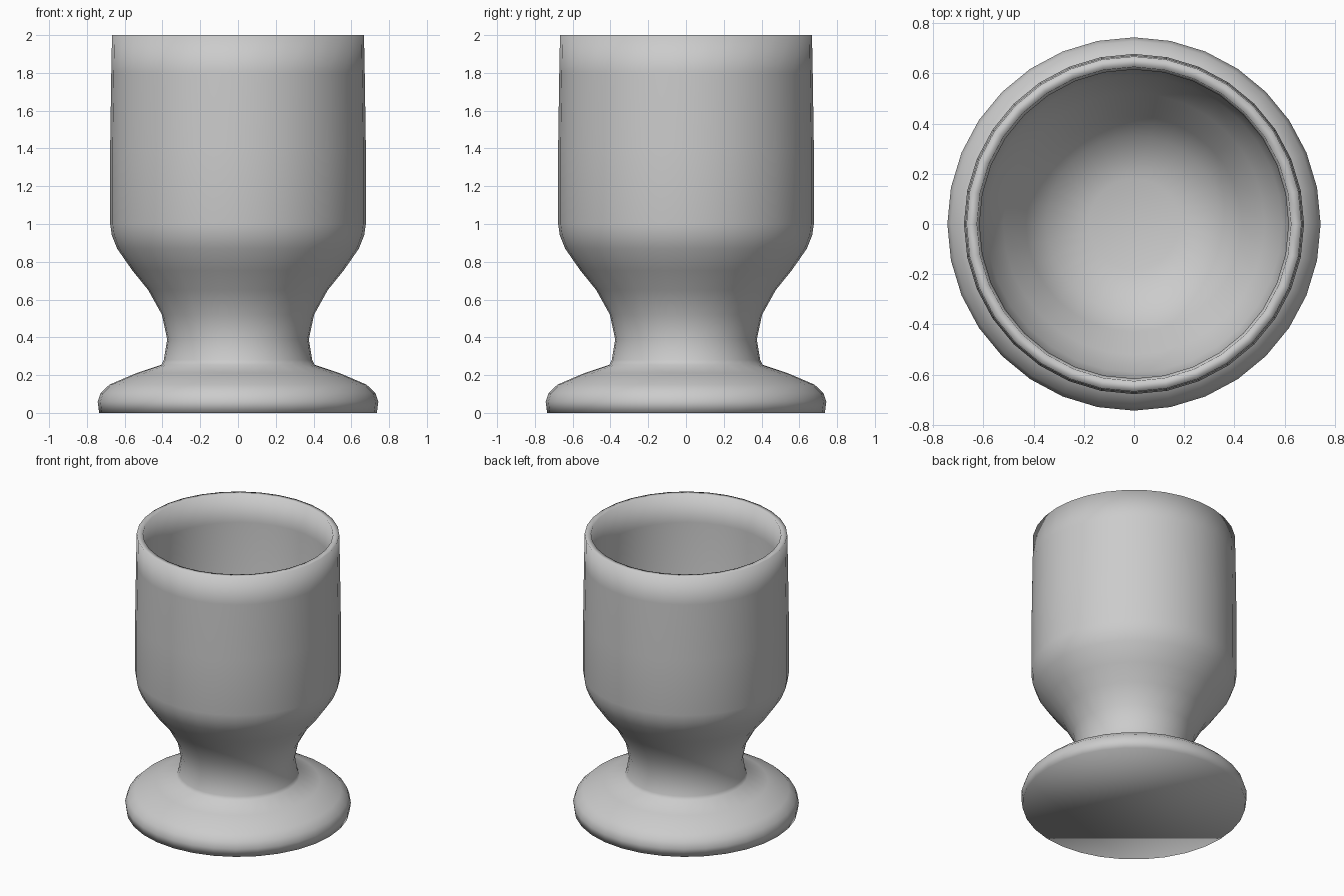
import bpy, bmesh
from math import cos, sin, tau

if "Cube" in bpy.data.objects:
    bpy.data.objects.remove(bpy.data.objects["Cube"])

SIDES = 32

# Outer profile from the base up, over the rim, then down the inner wall (radius, height)
outer = [(0.735, 0), (0.743, 0.06), (0.728, 0.105), (0.68, 0.15), (0.54, 0.21),
         (0.405, 0.255), (0.393, 0.28), (0.375, 0.39), (0.403, 0.52), (0.475, 0.65),
         (0.56, 0.755), (0.64, 0.87), (0.668, 0.94), (0.677, 1.0), (0.677, 1.4),
         (0.671, 1.8), (0.667, 2.0)]
inner = [(0.625, 2.0), (0.615, 1.8), (0.615, 1.01), (0.59, 0.91), (0.52, 0.79),
         (0.43, 0.68), (0.35, 0.54), (0.18, 0.495)]


def lathe(name, profile, floor_z):
    bm = bmesh.new()
    rings = [[bm.verts.new((r * cos(tau * i / SIDES), r * sin(tau * i / SIDES), z))
              for i in range(SIDES)] for r, z in profile]
    for a, b in zip(rings, rings[1:]):
        for i in range(SIDES):
            j = (i + 1) % SIDES
            bm.faces.new((a[i], a[j], b[j], b[i]))
    # flat underside and the floor of the bowl
    bm.faces.new(rings[0][::-1])
    centre = bm.verts.new((0, 0, floor_z))
    for i in range(SIDES):
        bm.faces.new((rings[-1][i], rings[-1][(i + 1) % SIDES], centre))
    bmesh.ops.recalc_face_normals(bm, faces=bm.faces)
    for f in bm.faces:
        f.smooth = True
    mesh = bpy.data.meshes.new(name)
    bm.to_mesh(mesh)
    bm.free()
    obj = bpy.data.objects.new(name, mesh)
    bpy.context.collection.objects.link(obj)
    return obj


# Footed cup
lathe("footed_cup", outer + inner, 0.485)
